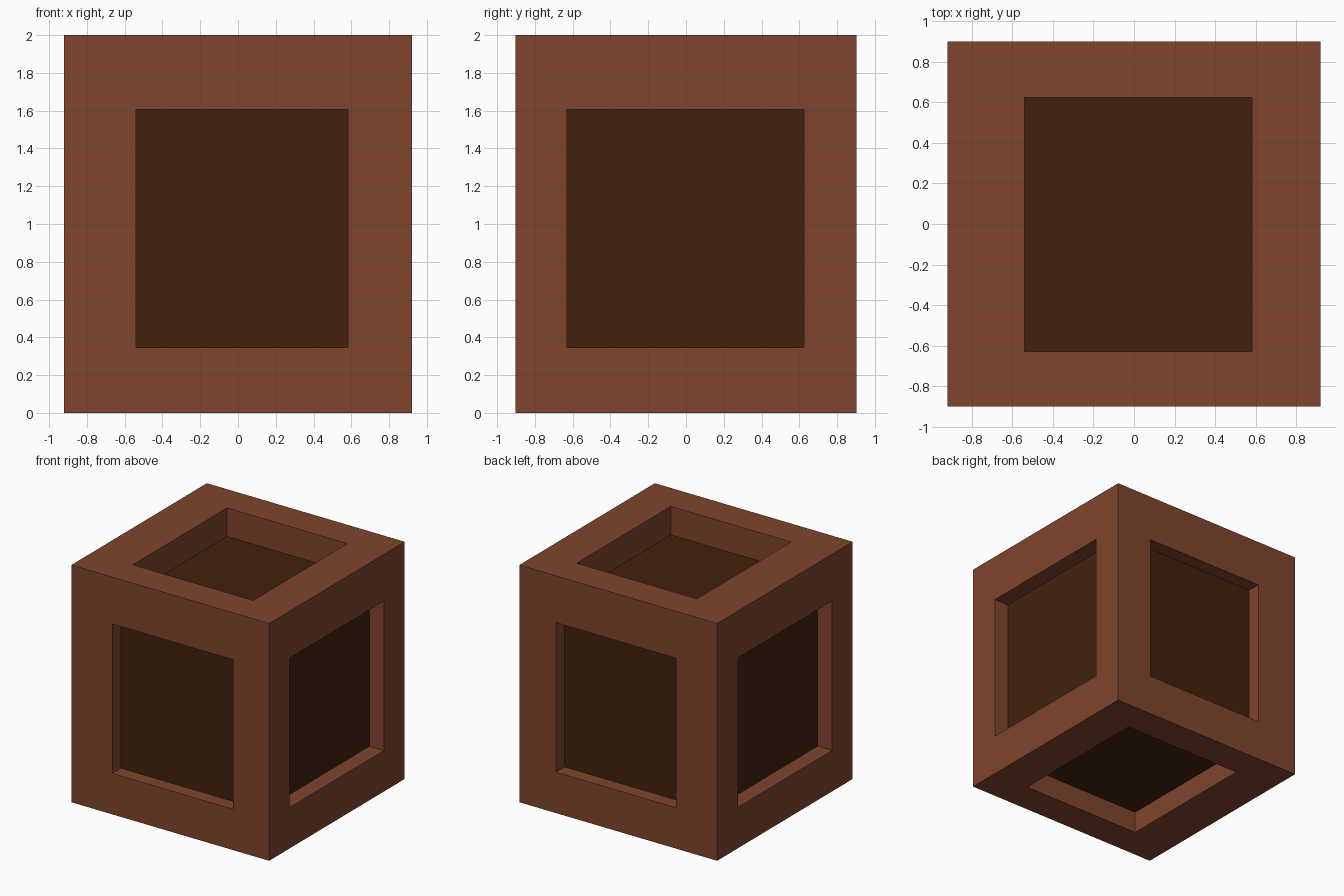
import bpy
from mathutils import Vector

cube = bpy.data.objects.get("Cube")
if cube:
    bpy.data.objects.remove(cube, do_unlink=True)


def material(name, rgb):
    mat = bpy.data.materials.new(name)
    mat.use_nodes = True
    mat.diffuse_color = (*rgb, 1)
    mat.node_tree.nodes["Principled BSDF"].inputs["Base Color"].default_value = (*rgb, 1)
    return mat


def box(name, low, high, mat):
    """Axis-aligned box between two opposite corners."""
    low, high = Vector(low), Vector(high)
    bpy.ops.mesh.primitive_cube_add(size=1, location=(low + high) / 2)
    obj = bpy.context.object
    obj.name = obj.data.name = name
    obj.scale = high - low
    bpy.ops.object.transform_apply(location=False, rotation=False, scale=True)
    obj.data.materials.append(mat)
    return obj


frame_brown = material("frame brown", (0.212, 0.060, 0.026))
panel_brown = material("dark panel brown", (0.054, 0.0155, 0.0043))

# Outer frame, opened by a rectangular tunnel along each axis
frame = box("crate_frame", (-0.922, -0.902, 0), (0.922, 0.902, 2), frame_brown)
open_low, open_high = Vector((-0.54, -0.63, 0.345)), Vector((0.583, 0.625, 1.605))
for axis in range(3):
    low, high = open_low.copy(), open_high.copy()
    low[axis], high[axis] = -3, 3
    cutter = box("opening_cutter", low, high, frame_brown)
    cutter.hide_render = True
    cut = frame.modifiers.new("opening", "BOOLEAN")
    cut.operation, cut.solver, cut.object = "DIFFERENCE", "EXACT", cutter
    bpy.context.view_layer.objects.active = frame
    bpy.ops.object.modifier_apply(modifier=cut.name)
    bpy.data.objects.remove(cutter, do_unlink=True)

# Inner block whose faces form the recessed dark panels
box("inner_panels", (-0.787, -0.787, 0.185), (0.787, 0.787, 1.76), panel_brown)
